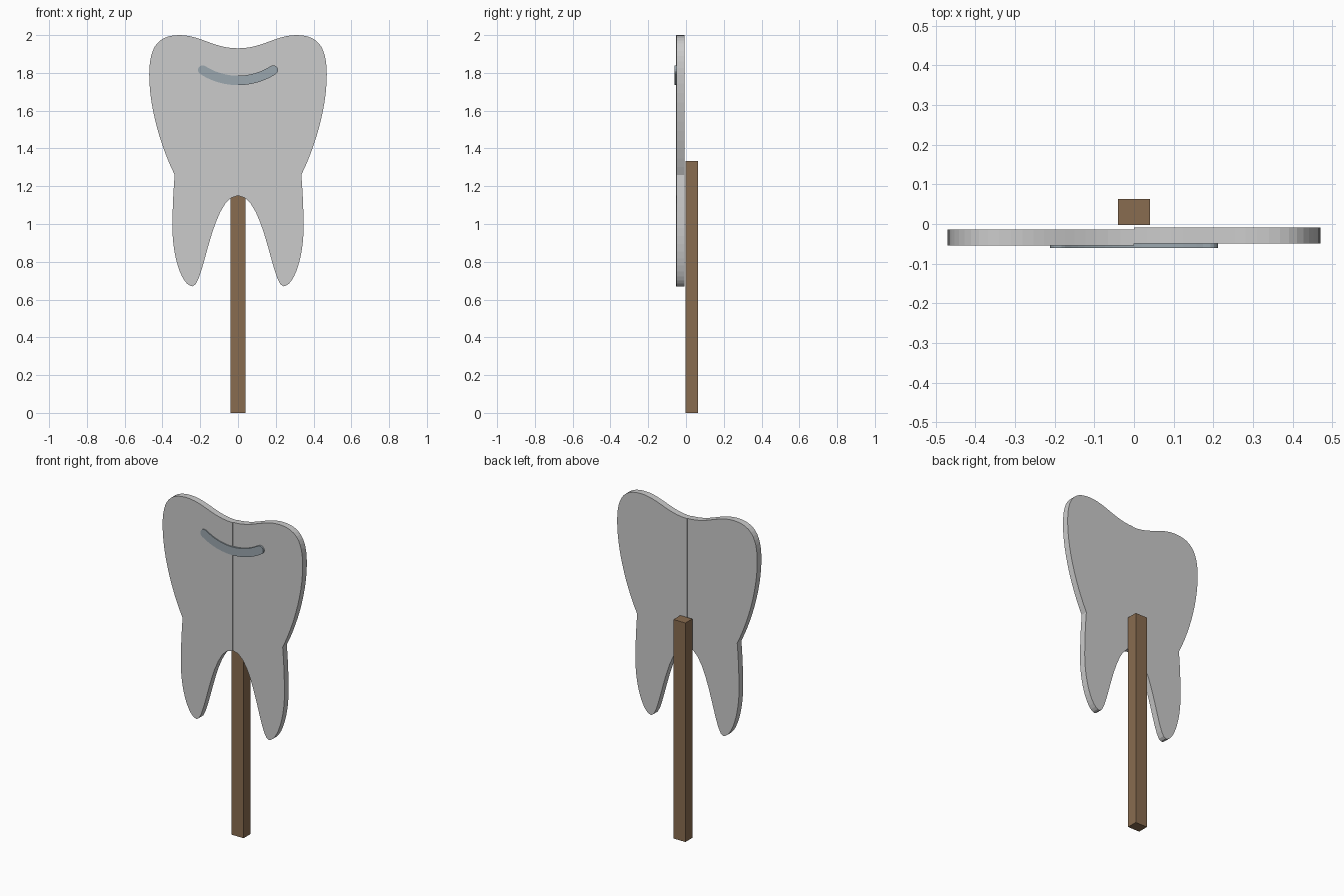
import bpy, bmesh, math
from mathutils import Vector
from mathutils.geometry import interpolate_bezier

if "Cube" in bpy.data.objects:
    bpy.data.objects.remove(bpy.data.objects["Cube"])


def material(name, rgb):
    m = bpy.data.materials.new(name)
    m.diffuse_color = (*rgb, 1)
    m.use_nodes = True
    m.node_tree.nodes["Principled BSDF"].inputs["Base Color"].default_value = m.diffuse_color
    return m


def slab(name, outline, y_front, y_back, mat=None):
    """Extrude a closed (x, z) outline from y_front to y_back."""
    bm = bmesh.new()
    face = bm.faces.new([bm.verts.new((x, y_front, z)) for x, z in outline])
    new = bmesh.ops.extrude_face_region(bm, geom=[face], use_keep_orig=True)["geom"]
    verts = [g for g in new if isinstance(g, bmesh.types.BMVert)]
    bmesh.ops.translate(bm, verts=verts, vec=(0, y_back - y_front, 0))
    bmesh.ops.recalc_face_normals(bm, faces=bm.faces)
    mesh = bpy.data.meshes.new(name)
    bm.to_mesh(mesh)
    bm.free()
    if mat:
        mesh.materials.append(mat)
    obj = bpy.data.objects.new(name, mesh)
    bpy.context.collection.objects.link(obj)
    return obj


# Half tooth outline: bezier segments (start, handle, handle, end)
segments = [
    ((0, 1.93), (0.13, 1.93), (0.20, 2.0), (0.31, 2.0)),
    ((0.31, 2.0), (0.43, 2.0), (0.47, 1.93), (0.47, 1.79)),
    ((0.47, 1.79), (0.47, 1.62), (0.41, 1.41), (0.335, 1.26)),
    ((0.335, 1.26), (0.342, 1.18), (0.347, 1.08), (0.347, 0.98)),
    ((0.347, 0.98), (0.347, 0.82), (0.295, 0.67), (0.24, 0.67)),
    ((0.24, 0.67), (0.18, 0.67), (0.14, 1.15), (0, 1.15)),
]
half = []
for a, h1, h2, b in segments:
    pts = interpolate_bezier(*[Vector((x, z, 0)) for x, z in (a, h1, h2, b)], 12)
    half += [(p.x, p.y) for p in pts[:-1]]
half.append((0, 1.15))

# Two tooth halves, the left one slightly forward
slab("tooth_right_half", half, -0.049, -0.009)
slab("tooth_left_half", [(-x, z) for x, z in half], -0.054, -0.014)

# Smile-shaped groove: an arc band with round ends
chord, sag, r = 0.187, 0.055, 0.025
R = (chord ** 2 + sag ** 2) / (2 * sag)
cz = 1.76 + R
A = math.asin(chord / R)
N = 20
angles = [-A + 2 * A * i / N for i in range(N + 1)]


def on_arc(rad, a):
    return (rad * math.sin(a), cz - rad * math.cos(a))


def cap(a, sign):
    """Half-round end, running from the outer to the inner edge or back."""
    x, z = on_arc(R, a)
    return [(x + r * math.cos(a + t), z + r * math.sin(a + t))
            for t in (math.radians(sign - 90 + 22.5 * i) for i in range(1, 8))]


smile = [on_arc(R + r, a) for a in angles] + cap(A, 0)
smile += [on_arc(R - r, a) for a in reversed(angles)] + cap(-A, 180)
slab("smile", smile, -0.060, -0.045, material("slate", (0.33, 0.39, 0.43)))

# Wooden stake behind the tooth
w, h = 0.04, 1.333
slab("stake", [(-w, 0), (w, 0), (w, h), (-w, h)], -0.003, 0.063,
     material("wood", (0.25, 0.15, 0.08)))
